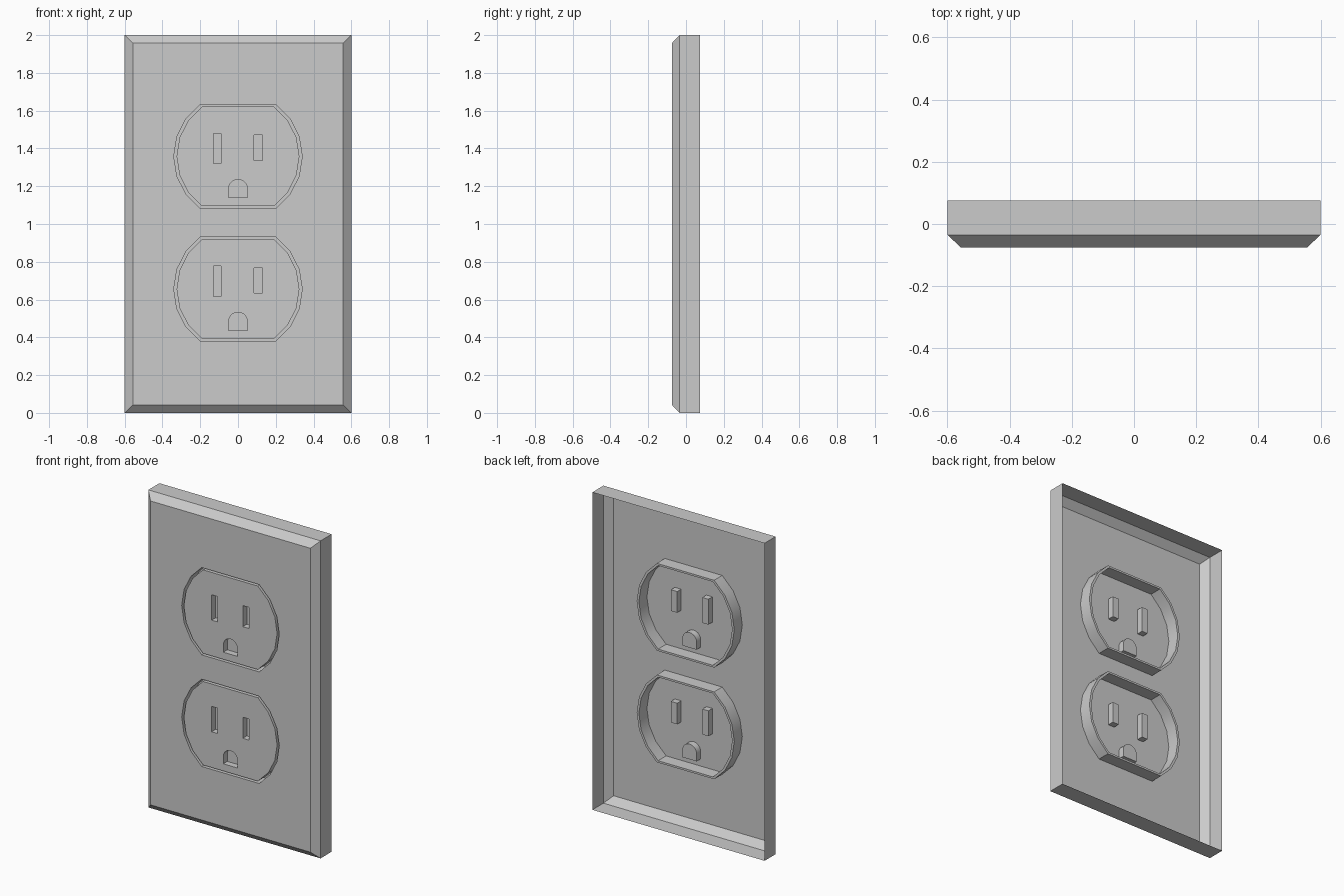
import bpy, bmesh, math

cube = bpy.data.objects.get("Cube")
if cube:
    bpy.data.objects.remove(cube, do_unlink=True)

FRONT, SHOULDER, BACK = -0.075, -0.035, 0.075
GROOVE_Y = FRONT + 0.08      # bottom of the groove round each receptacle
POCKET_Y = FRONT + 0.04      # bottom of the slots
CENTRES = {"upper_receptacle": 1.358, "lower_receptacle": 0.655}

grey = bpy.data.materials.new("plain_grey")
grey.use_nodes = True
colour = (0.6, 0.6, 0.6, 1)
grey.diffuse_color = colour
grey.node_tree.nodes["Principled BSDF"].inputs["Base Color"].default_value = colour


def rect(x0, x1, z0, z1):
    return [(x0, z0), (x1, z0), (x1, z1), (x0, z1)]


def outline(radius, cz):
    """Circle with its top and bottom cut flat."""
    angles = [math.radians(a) for a in range(-54, 55, 18)]
    right = [(radius * math.cos(a), radius * math.sin(a)) for a in angles]
    left = [(-x, -z) for x, z in right]
    return [(x, z + cz) for x, z in right + left]


def arch(half, z0, spring):
    """Ground hole: square foot and round head."""
    head = [(half * math.cos(math.pi * i / 10), spring + half * math.sin(math.pi * i / 10))
            for i in range(11)]
    return [(-half, z0), (half, z0)] + head


def ring(bm, pts, y):
    return [bm.verts.new((x, y, z)) for x, z in pts]


def wall(bm, a, b):
    for i in range(len(a)):
        j = (i + 1) % len(a)
        bm.faces.new((a[i], a[j], b[j], b[i]))


def fill(bm, rings):
    """Flat face bounded by the first ring, with the others as holes."""
    edges = []
    for r in rings:
        for i in range(len(r)):
            pair = (r[i], r[(i + 1) % len(r)])
            edges.append(bm.edges.get(pair) or bm.edges.new(pair))
    bmesh.ops.triangle_fill(bm, use_beauty=True, edges=edges, normal=(0, -1, 0))


def finish(bm, name):
    bmesh.ops.recalc_face_normals(bm, faces=bm.faces[:])
    # the frontmost faces must look forwards
    front = min(bm.faces, key=lambda f: f.calc_center_median().y)
    if front.normal.y > 0:
        bmesh.ops.reverse_faces(bm, faces=bm.faces[:])
    mesh = bpy.data.meshes.new(name)
    bm.to_mesh(mesh)
    bm.free()
    mesh.materials.append(grey)
    obj = bpy.data.objects.new(name, mesh)
    bpy.context.collection.objects.link(obj)
    bpy.ops.object.select_all(action='DESELECT')
    obj.select_set(True)
    bpy.context.view_layer.objects.active = obj
    bpy.ops.object.shade_smooth_by_angle(angle=math.radians(30))


# Wall plate: thin open-backed shell with a chamfered front edge
bm = bmesh.new()
edge = rect(-0.6, 0.6, 0, 2)
back = ring(bm, edge, BACK)
shoulder = ring(bm, edge, SHOULDER)
face = ring(bm, rect(-0.557, 0.557, 0.043, 1.957), FRONT)
wall(bm, back, shoulder)
wall(bm, shoulder, face)
fill(bm, [face] + [ring(bm, outline(0.34, cz), FRONT) for cz in CENTRES.values()])
finish(bm, "wall_plate")

# Receptacles: groove, front face and three closed pockets
for name, cz in CENTRES.items():
    bm = bmesh.new()
    outer, inner = outline(0.34, cz), outline(0.325, cz)
    rings = [ring(bm, outer, FRONT), ring(bm, outer, GROOVE_Y),
             ring(bm, inner, GROOVE_Y), ring(bm, inner, FRONT)]
    for a, b in zip(rings, rings[1:]):
        wall(bm, a, b)
    pockets = [rect(-0.131, -0.089, cz - 0.038, cz + 0.122),
               rect(0.086, 0.13, cz - 0.021, cz + 0.112),
               arch(0.05, cz - 0.218, cz - 0.172)]
    mouths = []
    for pts in pockets:
        mouth, floor = ring(bm, pts, FRONT), ring(bm, pts, POCKET_Y)
        wall(bm, mouth, floor)
        bm.faces.new(floor)
        mouths.append(mouth)
    fill(bm, [rings[-1]] + mouths)
    finish(bm, name)
